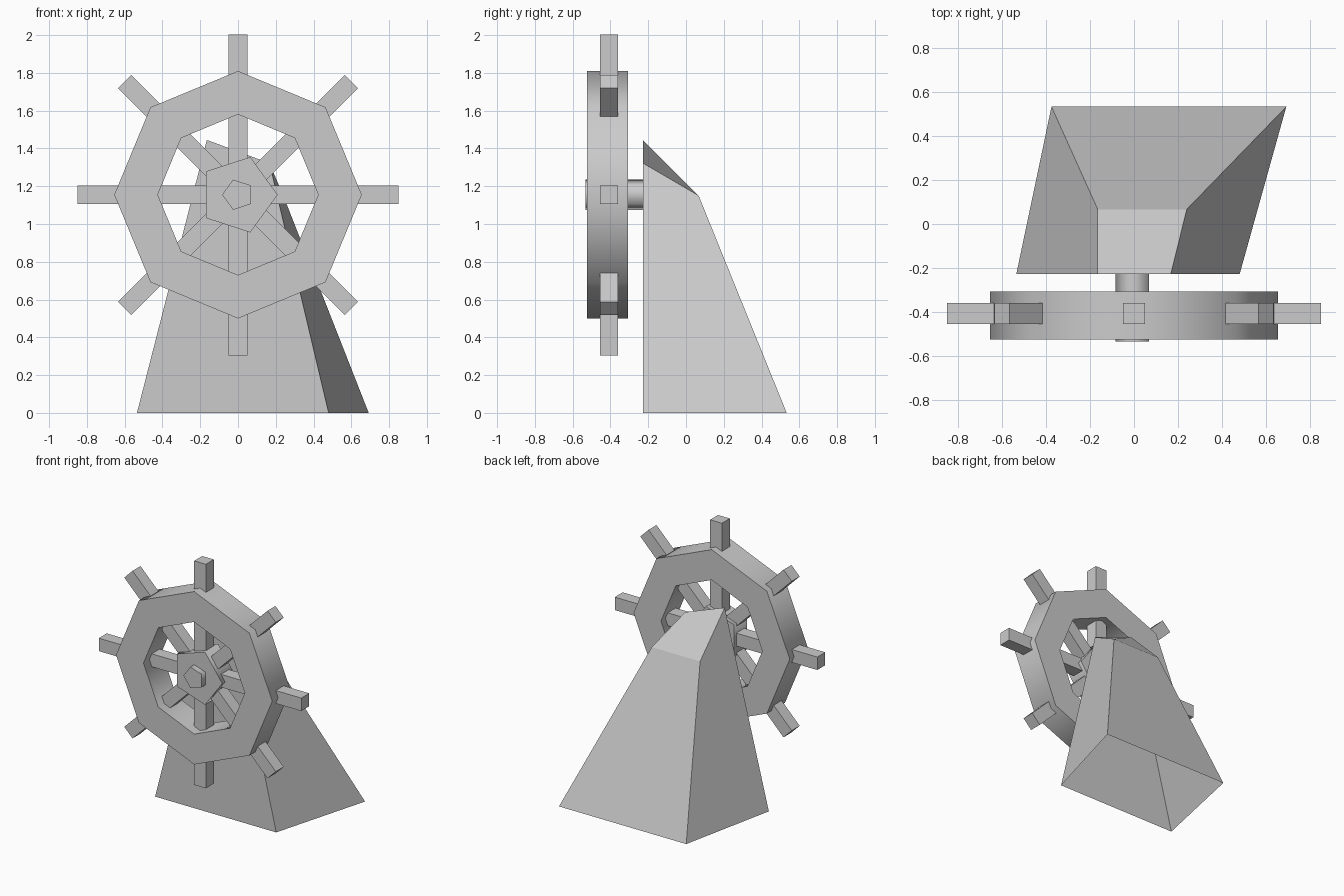
import bpy
import bmesh
from math import cos, sin, pi, radians
from mathutils import Matrix, Vector

if "Cube" in bpy.data.objects:
    bpy.data.objects.remove(bpy.data.objects["Cube"])

GREY = (0.6, 0.6, 0.6, 1)
mat = bpy.data.materials.new("plain grey")
mat.use_nodes = True
mat.diffuse_color = GREY
mat.node_tree.nodes["Principled BSDF"].inputs["Base Color"].default_value = GREY

HUB_Z = 1.155
WHEEL_Y = -0.41


def finish(name, bm, smooth_angle=None, fix_normals=True):
    if fix_normals:
        bmesh.ops.recalc_face_normals(bm, faces=bm.faces)
    mesh = bpy.data.meshes.new(name)
    bm.to_mesh(mesh)
    bm.free()
    mesh.materials.append(mat)
    ob = bpy.data.objects.new(name, mesh)
    bpy.context.collection.objects.link(ob)
    if smooth_angle:
        bpy.ops.object.select_all(action="DESELECT")
        ob.select_set(True)
        bpy.context.view_layer.objects.active = ob
        bpy.ops.object.shade_smooth_by_angle(angle=radians(smooth_angle))
    return ob


def loop(bm, sides, radius, y, turn=0.0):
    """Polygon of vertices facing the front, around the wheel axis."""
    angles = [turn + 2 * pi * i / sides for i in range(sides)]
    return [bm.verts.new((radius * cos(a), y, HUB_Z + radius * sin(a))) for a in angles]


def bridge(bm, a, b):
    n = len(a)
    for i in range(n):
        j = (i + 1) % n
        bm.faces.new((a[i], a[j], b[j], b[i]))


def prism(name, sides, radius, y0, y1, turn=0.0):
    bm = bmesh.new()
    a, b = loop(bm, sides, radius, y0, turn), loop(bm, sides, radius, y1, turn)
    bridge(bm, a, b)
    bm.faces.new(a)
    bm.faces.new(b)
    return finish(name, bm, 80)


# Octagonal wheel rim
bm = bmesh.new()
loops = [loop(bm, 8, r, y) for r, y in
         ((0.655, -0.525), (0.655, -0.307), (0.425, -0.307), (0.425, -0.525))]
for k in range(4):
    bridge(bm, loops[k], loops[(k + 1) % 4])
finish("wheel_rim", bm, 60)

# Four bars crossing at the hub make eight spokes with handles
for i in range(4):
    bm = bmesh.new()
    place = (Matrix.Translation((0, WHEEL_Y + 0.003, HUB_Z - 0.001))
             @ Matrix.Rotation(i * pi / 4, 4, "Y")
             @ Matrix.Diagonal((1.698, 0.095, 0.098, 1)))
    bmesh.ops.create_cube(bm, size=1, matrix=place)
    finish(f"spoke_bar_{i + 1}", bm)

# Five-sided hub and axle
prism("hub", 5, 0.21, -0.488, -0.33)
prism("axle", 5, 0.084, -0.533, -0.1, turn=pi)

# Leaning tapered post, open underneath
bm = bmesh.new()
base = [bm.verts.new(p) for p in
        ((-0.535, -0.228, 0), (0.48, -0.228, 0), (0.692, 0.533, 0), (-0.375, 0.533, 0))]
top = [bm.verts.new(p) for p in
       ((-0.165, -0.228, 1.445), (0.167, -0.228, 1.322), (0.24, 0.067, 1.15), (-0.165, 0.067, 1.15))]
bridge(bm, base, top)
bm.faces.new(top)
finish("post", bm, 25, fix_normals=False)
